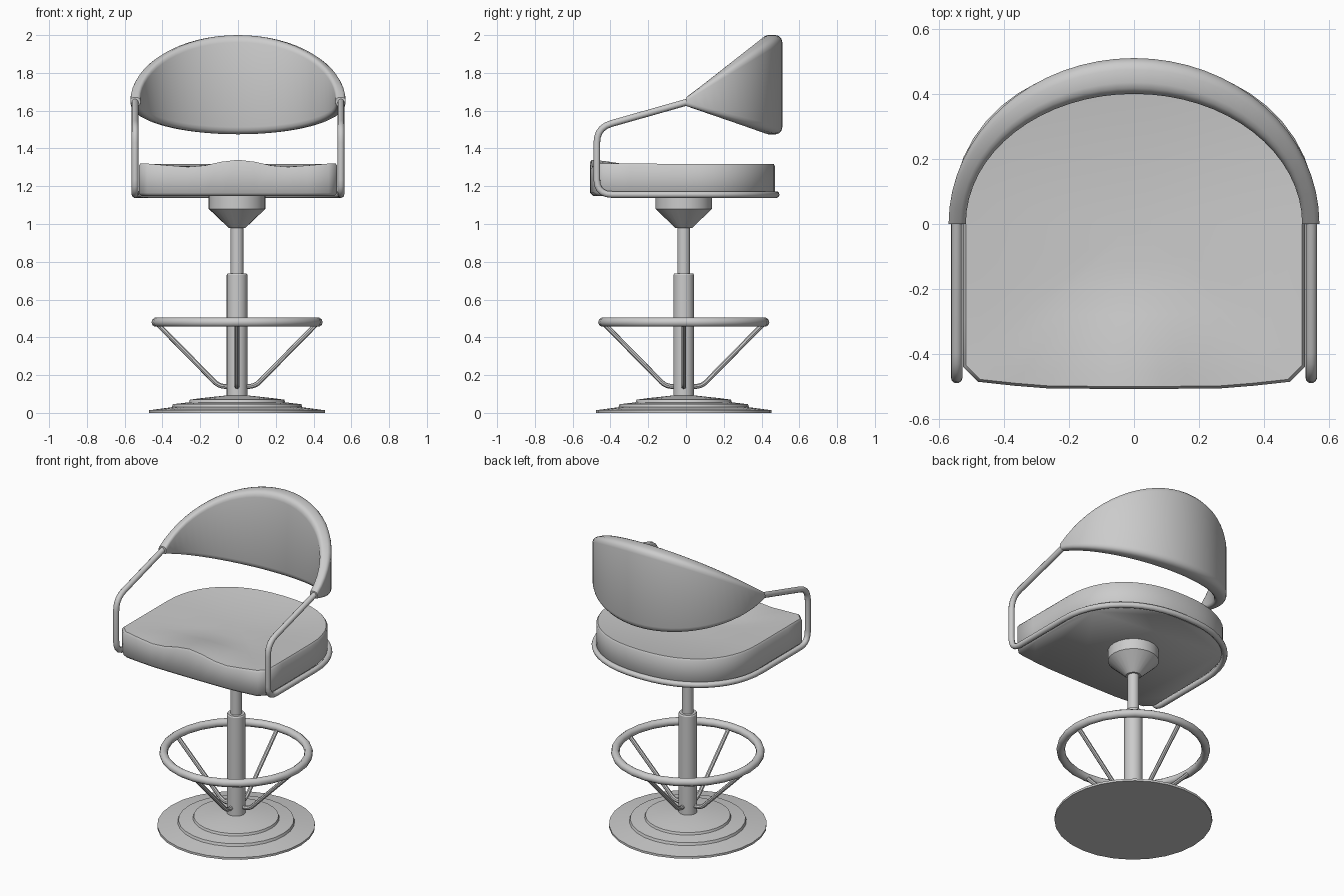
import bpy, bmesh, math
from math import sin, cos, pi
from mathutils import Vector

if "Cube" in bpy.data.objects:
    bpy.data.objects.remove(bpy.data.objects["Cube"])

grey = bpy.data.materials.new("plain_grey")
grey.use_nodes = True
GREY = (0.6, 0.6, 0.6, 1)
grey.diffuse_color = GREY
grey.node_tree.nodes["Principled BSDF"].inputs["Base Color"].default_value = GREY

AXIS = Vector((-0.005, -0.012, 0))  # pedestal centre line


def finish(name, bm, angle=40):
    """Turn a bmesh into a shaded, coloured object."""
    bmesh.ops.recalc_face_normals(bm, faces=bm.faces)
    mesh = bpy.data.meshes.new(name)
    bm.to_mesh(mesh)
    bm.free()
    mesh.materials.append(grey)
    obj = bpy.data.objects.new(name, mesh)
    bpy.context.collection.objects.link(obj)
    bpy.ops.object.select_all(action="DESELECT")
    obj.select_set(True)
    bpy.context.view_layer.objects.active = obj
    bpy.ops.object.shade_smooth_by_angle(angle=math.radians(angle))
    return obj


def loft(bm, rings, closed=False):
    """Skin closed rings of points, capping the ends or joining them."""
    loops = [[bm.verts.new(p) for p in ring] for ring in rings]
    n = len(loops[0])
    pairs = list(zip(loops, loops[1:]))
    if closed:
        pairs.append((loops[-1], loops[0]))
    else:
        bm.faces.new(loops[0])
        bm.faces.new(loops[-1])
    for a, b in pairs:
        for i in range(n):
            j = (i + 1) % n
            bm.faces.new((a[i], a[j], b[j], b[i]))


def lathe(name, profile, segments):
    """Revolve (radius, height) pairs around the pedestal axis."""
    bm = bmesh.new()
    angles = [2 * pi * i / segments for i in range(segments)]
    loft(bm, [[AXIS + Vector((r * cos(a), r * sin(a), z)) for a in angles]
              for r, z in profile])
    return finish(name, bm, 30)


def rounded(points, radius, steps=5):
    """Replace the inner corners of a path by smooth bends."""
    pts = [Vector(p) for p in points]
    path = [pts[0]]
    for prev, p, nxt in zip(pts, pts[1:], pts[2:]):
        a = p + (prev - p).normalized() * radius
        b = p + (nxt - p).normalized() * radius
        for k in range(steps + 1):
            t = k / steps
            path.append(a * (1 - t) ** 2 + p * 2 * t * (1 - t) + b * t * t)
    return path + [pts[-1]]


def tube(bm, path, radius, sides=10):
    """Sweep a circle along a path."""
    rings, side = [], None
    for i, p in enumerate(path):
        d = (path[min(i + 1, len(path) - 1)] - path[max(i - 1, 0)]).normalized()
        if side is None:
            side = d.orthogonal()
        side = (side - d * side.dot(d)).normalized()
        up = d.cross(side)
        rings.append([p + radius * (side * cos(a) + up * sin(a))
                      for a in (2 * pi * k / sides for k in range(sides))])
    loft(bm, rings)


def rear_arc(a, b, power, steps):
    """Half of a squared ellipse, from +x round the back to -x."""
    out = []
    for i in range(steps + 1):
        t = pi * i / steps
        c, s = cos(t), max(sin(t), 0)
        out.append((math.copysign(abs(c) ** (2 / power), c) * a, s ** (2 / power) * b))
    return out


# Pedestal
lathe("stepped_base", [(0.465, 0), (0.465, 0.014), (0.345, 0.03), (0.34, 0.046),
                       (0.255, 0.056), (0.25, 0.07), (0.19, 0.078), (0.06, 0.092)], 28)
lathe("outer_column", [(0.055, 0.08), (0.055, 0.73), (0.05, 0.738)], 20)
lathe("inner_column", [(0.034, 0.72), (0.034, 1.0)], 16)
lathe("seat_mount", [(0.045, 0.98), (0.15, 1.08), (0.15, 1.155)], 24)

# Footrest ring
bm = bmesh.new()
R, r, n = 0.428, 0.025, 28
loft(bm, [[AXIS + Vector(((R + r * cos(v)) * cos(u), (R + r * cos(v)) * sin(u),
                          0.48 + r * sin(v)))
           for v in (2 * pi * k / 10 for k in range(10))]
          for u in (2 * pi * i / n for i in range(n))], closed=True)
finish("footrest_ring", bm)

# Footrest struts
bm = bmesh.new()
for q in range(4):
    d = Vector((round(cos(q * pi / 2)), round(sin(q * pi / 2)), 0))
    path = rounded([AXIS + d * x + Vector((0, 0, z))
                    for x, z in ((0.415, 0.465), (0.095, 0.14), (0.04, 0.14))], 0.035)
    tube(bm, path, 0.013, 8)
finish("footrest_struts", bm)

# Armrests and seat rail, bent from one tube
arm = rounded([(0.545, 0.03, 1.652), (0.545, -0.472, 1.51),
               (0.545, -0.472, 1.156), (0.545, -0.1, 1.156)], 0.08)
rail = [Vector((x, y, 1.156)) for x, y in rear_arc(0.545, 0.477, 2.2, 24)]
mirrored = [Vector((-p.x, p.y, p.z)) for p in reversed(arm)]
bm = bmesh.new()
tube(bm, arm + rail + mirrored, 0.018, 10)
finish("arm_and_rail_tube", bm, 60)

# Seat cushion
front = [(0.525, -0.15), (0.525, -0.3), (0.525, -0.44), (0.48, -0.485), (0.37, -0.497),
         (0.27, -0.505), (0.18, -0.506), (0.09, -0.507)]
outline = rear_arc(0.525, 0.47, 2.3, 24)
outline += [(-x, y) for x, y in front] + [(0, -0.507)] + front[::-1]


def top_height(x, y, s):
    """Wavy front lip fading into a shallow dish."""
    wave = 0.5 + 0.5 * cos(pi * min(abs(x) / 0.25, 2))
    lip = 0.038 * wave - 0.018 if abs(x) < 0.25 else 0.018 * -wave_edge(x)
    fade = max(0, min(1, (-0.2 - y) / 0.3))
    return 1.32 + lip * fade - 0.035 * (1 - s * s) * (1 - fade)


def wave_edge(x):
    return 0.5 + 0.5 * cos(pi * min((abs(x) - 0.25) / 0.26, 1))


rings = [[(x * 0.97, y * 0.97, 1.148) for x, y in outline],
         [(x, y, 1.165) for x, y in outline],
         [(x, y, top_height(x, y, 1) - 0.012) for x, y in outline]]
for s in (0.985, 0.9, 0.8, 0.68, 0.55, 0.4, 0.25, 0.1):
    rings.append([(x * s, y * s, top_height(x * s, y * s, s)) for x, y in outline])
bm = bmesh.new()
loft(bm, rings)
finish("seat_cushion", bm, 50)

# Wrap-around backrest, tapering to the arms
rings = []
steps = 32
for i in range(steps + 1):
    t = -pi / 2 + pi * i / steps
    c, s = max(cos(t), 0), sin(t)
    outer, inner = Vector((0.57 * s, 0.51 * c)), Vector((0.517 * s, 0.4 * c))
    top, bottom = 1.67 + 0.33 * c, 1.625 - 0.15 * c
    rx, rz = 0.32, (0.018 + 0.02 * c) / (top - bottom)
    ring = []
    for cu, cv, start in ((1 - rx, 1 - rz, 0), (rx, 1 - rz, 1), (rx, rz, 2), (1 - rx, rz, 3)):
        for k in range(4):
            a = (start + k / 3) * pi / 2
            u, v = cu + rx * cos(a), cv + rz * sin(a)
            p = inner.lerp(outer, u)
            ring.append((p.x, p.y, bottom + (top - bottom) * v))
    rings.append(ring)
bm = bmesh.new()
loft(bm, rings)
finish("backrest", bm, 50)
